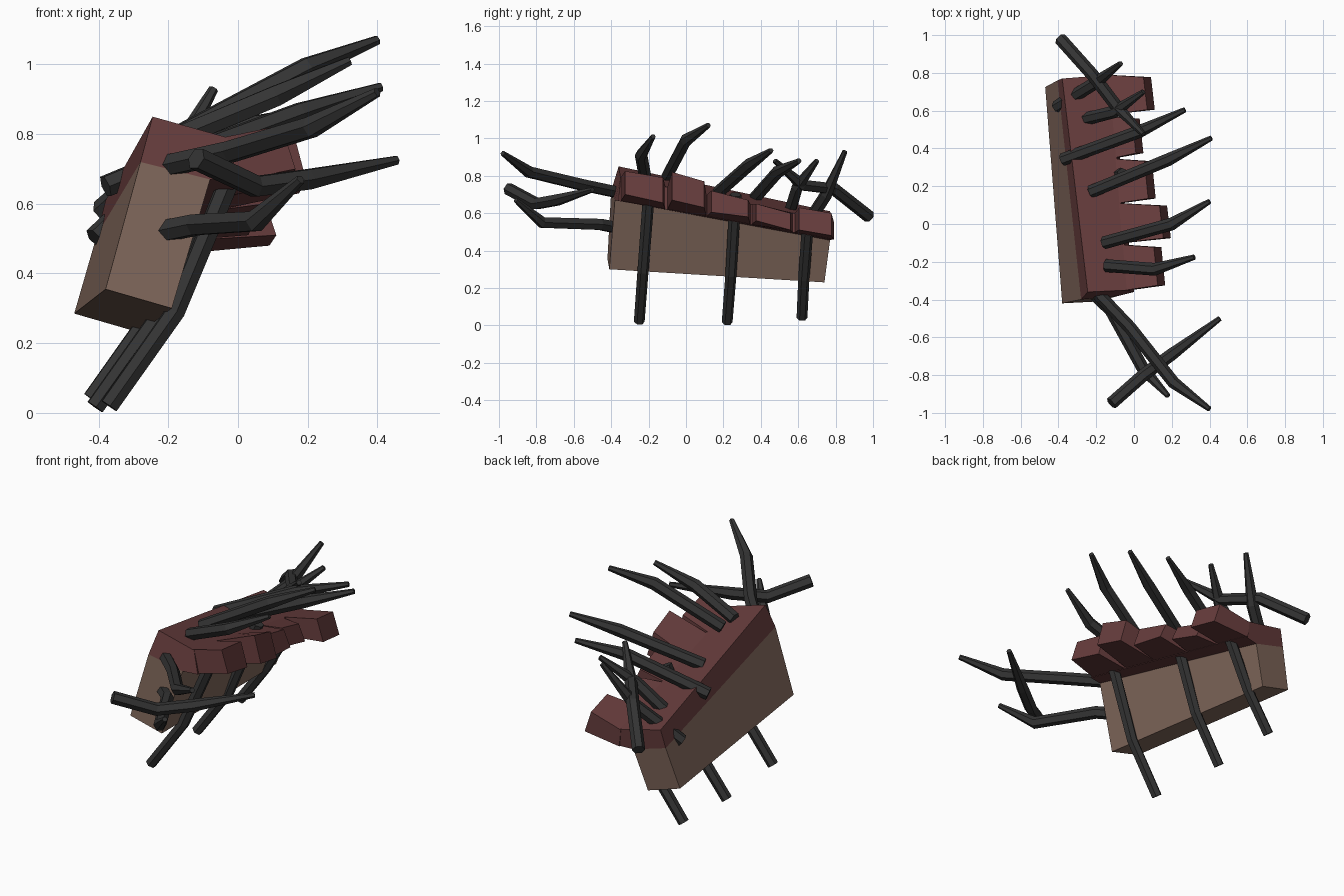
import bpy, bmesh, math
from mathutils import Vector

cube = bpy.data.objects.get("Cube")
if cube:
    bpy.data.objects.remove(cube, do_unlink=True)


def material(name, rgb):
    m = bpy.data.materials.new(name)
    m.use_nodes = True
    m.diffuse_color = (*rgb, 1)
    m.node_tree.nodes["Principled BSDF"].inputs["Base Color"].default_value = (*rgb, 1)
    return m


BROWN = material("dusty brown", (.22, .138, .106))
RED = material("dark red", (.135, .046, .046))
BLACK = material("charcoal", (.034, .034, .034))


def finish(name, bm, mat):
    bmesh.ops.recalc_face_normals(bm, faces=bm.faces[:])
    me = bpy.data.meshes.new(name)
    bm.to_mesh(me)
    bm.free()
    me.materials.append(mat)
    ob = bpy.data.objects.new(name, me)
    bpy.context.collection.objects.link(ob)
    return ob


def loft(name, rings, mat):
    """Skin a closed solid through rings of equal point count."""
    bm = bmesh.new()
    vs = [[bm.verts.new(p) for p in ring] for ring in rings]
    n = len(vs[0])
    for a, b in zip(vs, vs[1:]):
        for i in range(n):
            j = (i + 1) % n
            bm.faces.new((a[i], a[j], b[j], b[i]))
    bm.faces.new(vs[0])
    bm.faces.new(vs[-1])
    return finish(name, bm, mat)


def limb(name, points, radii, sides=6):
    """Angular tube along a bent path."""
    pts = [Vector(p) for p in points]
    rings = []
    for i, p in enumerate(pts):
        t = pts[min(i + 1, len(pts) - 1)] - pts[max(i - 1, 0)]
        t.normalize()
        u = t.cross(Vector((0, 0, 1))).normalized()
        v = u.cross(t)
        rings.append([p + radii[i] * (u * math.cos(a) + v * math.sin(a))
                      for a in (math.tau * k / sides for k in range(sides))])
    return loft(name, rings, BLACK)


# Tapered body: bottom left, bottom right, top right, top left
front = [(-.38, -.42, .355), (-.19, -.41, .30), (-.08, -.38, .67), (-.28, -.40, .72)]
back = [(-.47, .725, .285), (-.28, .74, .23), (-.21, .77, .455), (-.405, .76, .51)]
loft("body", [front, back], BROWN)

# Slab on top, running out past the body as a thick lip
under_f, under_b = Vector((0, -.36, .665)), Vector((-.12, .785, .46))
bend_f, bend_b = Vector((-.03, -.35, .79)), Vector((-.13, .79, .555))
loft("top_slab", [
    [front[3], front[2], under_f, bend_f, (-.245, -.36, .85)],
    [back[3], back[2], under_b, bend_b, (-.38, .77, .61)]], RED)

# Upturned blocks along the lip: y range, tip x, top heights, bottom heights
blocks = [
    (-.35, -.11, .165, .825, .79, .70, .655),
    (-.10, .11, .195, .82, .77, .67, .63),
    (.11, .345, .115, .72, .67, .605, .58),
    (.35, .57, .05, .65, .60, .56, .51),
    (.58, .79, .11, .63, .60, .51, .48),
]
for i, (y0, y1, x, t0, t1, b0, b1) in enumerate(blocks):
    def root(a, b, y):
        return a.lerp(b, (y - a.y) / (b.y - a.y)) - Vector((.015, 0, 0))
    base = [root(under_f, under_b, y0), root(under_f, under_b, y1),
            root(bend_f, bend_b, y1), root(bend_f, bend_b, y0)]
    m = .025
    tip = [(x, y0 + m, b0), (x - .02, y1 - m / 2, b1),
           (x - .06, y1 - m / 2, t1), (x - .04, y0 + m, t0)]
    loft(f"lip_block_{i + 1}", [base, tip], RED)

# Three legs slanting down beneath the lip
legs = [
    [(-.37, -.25, .02), (-.18, -.23, .29), (-.02, -.2, .68)],
    [(-.41, .22, .017), (-.23, .24, .27), (-.06, .265, .70)],
    [(-.42, .62, .04), (-.27, .63, .25), (-.12, .65, .52)],
]
for i, path in enumerate(legs):
    limb(f"leg_{i + 1}", path, (.029, .03, .032))

# Bent spikes growing from the slab
spikes = [
    [(-.15, -.22, .80), (.11, -.24, .91), (.32, -.175, 1.01)],
    [(-.16, -.10, .80), (.20, 0, .99), (.40, .12, 1.07)],
    [(-.23, .17, .71), (.18, .34, .86), (.41, .455, .935)],
    [(-.38, .34, .65), (.03, .49, .82), (.27, .605, .88)],
    [(-.28, .55, .59), (-.10, .595, .74), (.05, .70, .88)],
    [(-.41, .62, .50), (-.20, .75, .70), (-.07, .85, .93)],
]
for i, path in enumerate(spikes):
    limb(f"top_spike_{i + 1}", path, (.034, .034, .014))

# Spikes reaching forward from the front face, and crossing at each end
long_spikes = {
    "front_upper_spike": [(-.20, -.36, .71), (-.02, -.55, .75), (.21, -.84, .82), (.40, -.98, .92)],
    "front_lower_spike": [(-.22, -.36, .52), (-.12, -.46, .54), (.05, -.77, .55), (.18, -.91, .67)],
    "front_cross_spike": [(-.12, -.95, .73), (.05, -.80, .65), (.20, -.69, .67), (.455, -.50, .725)],
    "back_cross_spike": [(-.39, .98, .58), (-.22, .79, .73), (-.09, .62, .75), (.05, .475, .88)],
}
for name, path in long_spikes.items():
    limb(name, path, (.034, .034, .033, .014))
